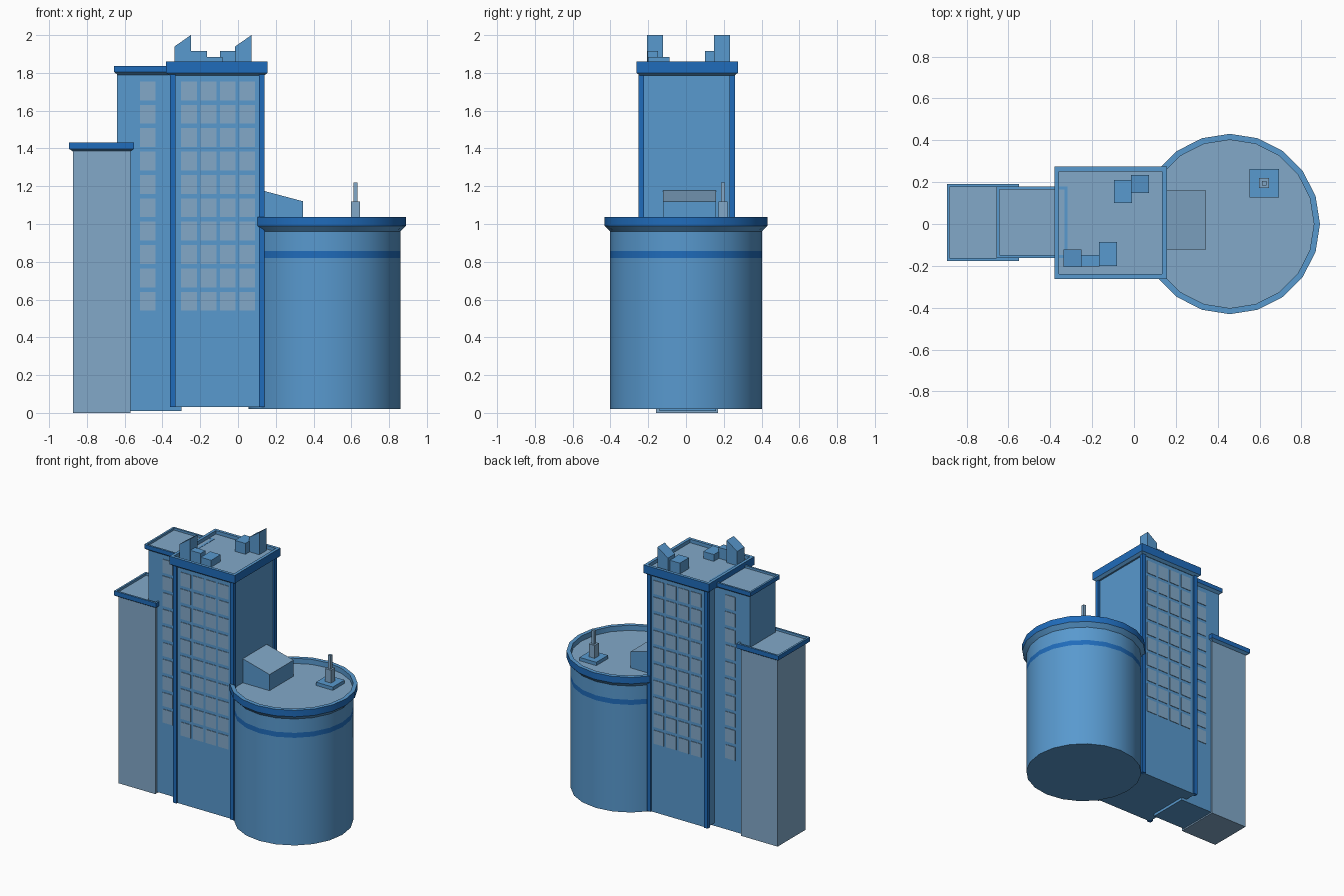
import bpy, bmesh, math

if "Cube" in bpy.data.objects:
    bpy.data.objects.remove(bpy.data.objects["Cube"])


def material(name, rgb):
    m = bpy.data.materials.new(name)
    m.diffuse_color = (*rgb, 1)
    m.use_nodes = True
    m.node_tree.nodes["Principled BSDF"].inputs["Base Color"].default_value = m.diffuse_color
    return m


BODY, TRIM, PALE = 0, 1, 2
MATS = [material("mid blue", (0.098, 0.319, 0.62)),
        material("deep blue", (0.014, 0.15, 0.50)),
        material("pale grey blue", (0.223, 0.396, 0.584))]


def finish(name, bm):
    bmesh.ops.recalc_face_normals(bm, faces=bm.faces[:])
    me = bpy.data.meshes.new(name)
    bm.to_mesh(me)
    bm.free()
    for m in MATS:
        me.materials.append(m)
    ob = bpy.data.objects.new(name, me)
    bpy.context.collection.objects.link(ob)
    return ob


def rect(x0, x1, y0, y1, d=0.0):
    return [(x0 + d, y0 + d), (x1 - d, y0 + d), (x1 - d, y1 - d), (x0 + d, y1 - d)]


def circle(cx, cy, r, n=20):
    return [(cx + r * math.cos(2 * math.pi * i / n), cy + r * math.sin(2 * math.pi * i / n))
            for i in range(n)]


def loft(name, rings, bands, top, bottom=BODY):
    """Stack outlines (points, z) into a closed solid, one colour per band."""
    bm = bmesh.new()
    vs = [[bm.verts.new((x, y, z)) for x, y in pts] for pts, z in rings]
    n = len(vs[0])
    for a, b, mat in zip(vs, vs[1:], bands):
        for i in range(n):
            j = (i + 1) % n
            bm.faces.new((a[i], a[j], b[j], b[i])).material_index = mat
    bm.faces.new(vs[0][::-1]).material_index = bottom
    bm.faces.new(vs[-1]).material_index = top
    return finish(name, bm)


def box(name, x0, x1, y0, y1, z0, z1, mat=BODY, top=None, z_right=None):
    """Box whose top may slope along x (z1 at left, z_right at right)."""
    ob = loft(name, [(rect(x0, x1, y0, y1), z0), (rect(x0, x1, y0, y1), z1)],
              [mat], mat if top is None else top, mat)
    if z_right is not None:
        for i in (5, 6):
            ob.data.vertices[i].co.z = z_right
    return ob


CAP_BANDS = [BODY, TRIM, BODY, BODY]


def roof_cap(name, x0, x1, y0, y1, z0, z1, z2, rim, roof):
    """Flared soffit, deep blue edge, parapet rim and sunken pale roof."""
    r = lambda d: rect(x0, x1, y0, y1, d)
    return loft(name, [(r(0.02), z0), (r(0), z1), (r(0), z2), (r(rim), z2), (r(rim), roof)],
                CAP_BANDS, PALE)


# Main tower with corner pillars and roof
box("main_tower", -0.345, 0.125, -0.24, 0.25, 0.03, 1.80)
for sx, x in (("left", -0.36), ("right", 0.11)):
    for sy, y in (("front", -0.252), ("back", 0.23)):
        box(f"pillar_{sy}_{sx}", x, x + 0.03, y, y + 0.03, 0.03, 1.80, TRIM)
roof_cap("main_roof", -0.38, 0.157, -0.262, 0.274, 1.785, 1.80, 1.86, 0.022, 1.834)

# Side wings
box("middle_wing", -0.64, -0.30, -0.14, 0.16, 0.01, 1.80)
roof_cap("middle_wing_roof", -0.657, -0.318, -0.163, 0.18, 1.79, 1.805, 1.836, 0.014, 1.82)
box("low_wing", -0.873, -0.57, -0.158, 0.17, 0.0, 1.40, PALE)
roof_cap("low_wing_roof", -0.895, -0.55, -0.177, 0.192, 1.385, 1.398, 1.432, 0.014, 1.415)


# Windows on front and back
def windows(name, xs, y0, y1):
    bm = bmesh.new()
    for x in xs:
        for row in range(10):
            z = 1.705 - row * 0.1238
            for y in (y0, y1):
                m = bmesh.ops.create_cube(bm, size=1)["verts"]
                bmesh.ops.scale(bm, vec=(0.084, 0.008, 0.1), verts=m)
                bmesh.ops.translate(bm, vec=(x, y, z), verts=m)
    for f in bm.faces:
        f.material_index = PALE
    finish(name, bm)


windows("tower_windows", [-0.26 + 0.103 * i for i in range(4)], -0.24, 0.25)
windows("wing_windows", [-0.478], -0.14, 0.16)

# Round building with stripe and roof
CX = 0.458
drum = loft("round_building", [(circle(CX, 0, 0.402), z) for z in (0.02, 0.82, 0.857, 0.97)],
            [BODY, TRIM, BODY], BODY)
drum_roof = loft("round_roof", [(circle(CX, 0, r), z) for r, z in
                 ((0.402, 0.96), (0.431, 0.99), (0.431, 1.038), (0.402, 1.038), (0.402, 1.0))],
                 CAP_BANDS, PALE)
for ob in (drum, drum_roof):
    bpy.ops.object.select_all(action='DESELECT')
    ob.select_set(True)
    bpy.context.view_layer.objects.active = ob
    bpy.ops.object.shade_smooth_by_angle(angle=math.radians(30))

# Fixtures on the round roof
box("roof_house", 0.12, 0.345, -0.122, 0.16, 0.99, 1.18, BODY, PALE, 1.12)
box("mast_plate", 0.553, 0.692, 0.126, 0.264, 0.99, 1.025)
box("mast_base", 0.598, 0.646, 0.171, 0.219, 1.02, 1.12, PALE)
box("mast", 0.611, 0.633, 0.184, 0.206, 1.11, 1.22, PALE)

# Rooftop blocks on the main tower
Z = 1.825
box("front_vent_tall", -0.336, -0.25, -0.206, -0.121, Z, 1.94, z_right=2.0)
box("front_vent_mid", -0.25, -0.165, -0.203, -0.147, Z, 1.915)
box("front_vent_low", -0.168, -0.081, -0.2, -0.087, Z, 1.885)
box("back_vent_low", -0.096, -0.01, 0.1, 0.21, Z, 1.915)
box("back_vent_tall", -0.015, 0.071, 0.149, 0.234, Z, 1.94, z_right=2.0)
